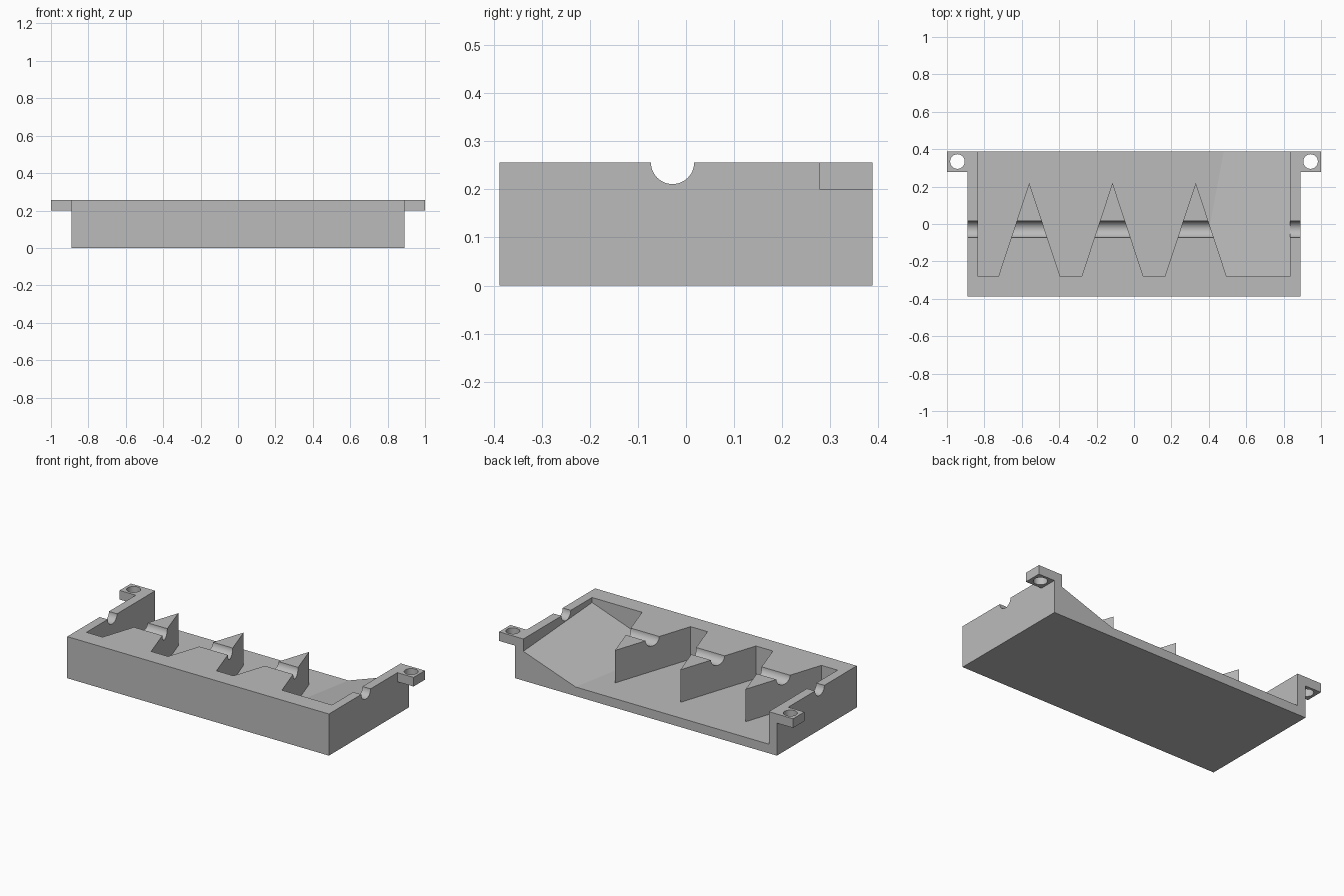
import bpy, bmesh, math
from mathutils import Matrix

if "Cube" in bpy.data.objects:
    bpy.data.objects.remove(bpy.data.objects["Cube"], do_unlink=True)

HALF_X, HALF_Y, TOP = 0.89, 0.388, 0.256
FLOOR, INNER, FRONT = 0.056, 0.835, -0.28

grey = bpy.data.materials.new("light grey")
grey.use_nodes = True
grey.diffuse_color = (0.5, 0.5, 0.5, 1)
grey.node_tree.nodes["Principled BSDF"].inputs["Base Color"].default_value = (0.5, 0.5, 0.5, 1)


def finish(name, bm):
    bmesh.ops.recalc_face_normals(bm, faces=bm.faces)
    mesh = bpy.data.meshes.new(name)
    bm.to_mesh(mesh)
    bm.free()
    mesh.materials.append(grey)
    obj = bpy.data.objects.new(name, mesh)
    bpy.context.collection.objects.link(obj)
    return obj


def prism(name, outline, z0, z1):
    bm = bmesh.new()
    face = bm.faces.new([bm.verts.new((x, y, z0)) for x, y in outline])
    top = bmesh.ops.extrude_face_region(bm, geom=[face])["geom"]
    bmesh.ops.translate(bm, vec=(0, 0, z1 - z0),
                        verts=[v for v in top if isinstance(v, bmesh.types.BMVert)])
    return finish(name, bm)


def box(name, x0, x1, y0, y1, z0, z1):
    return prism(name, [(x0, y0), (x1, y0), (x1, y1), (x0, y1)], z0, z1)


def cylinder(name, radius, length, matrix):
    bm = bmesh.new()
    bmesh.ops.create_cone(bm, cap_ends=True, segments=48, radius1=radius,
                          radius2=radius, depth=length, matrix=matrix)
    return finish(name, bm)


def cut(obj, cutter):
    cutter.hide_render = True
    mod = obj.modifiers.new("cut", "BOOLEAN")
    mod.operation, mod.solver, mod.object = "DIFFERENCE", "EXACT", cutter
    bpy.context.view_layer.objects.active = obj
    bpy.ops.object.modifier_apply(modifier=mod.name)
    bpy.data.objects.remove(cutter, do_unlink=True)


def smooth(obj):
    bpy.ops.object.select_all(action="DESELECT")
    obj.select_set(True)
    bpy.context.view_layer.objects.active = obj
    bpy.ops.object.shade_smooth_by_angle(angle=math.radians(25))


# Tray body: a block with an open-backed cavity that leaves three pointed dividers
tray = box("tray_body", -HALF_X, HALF_X, -HALF_Y, HALF_Y, 0, TOP)
cavity = [(-INNER, 0.5), (-INNER, FRONT)]
for tip in (-0.56, -0.115, 0.33):
    cavity += [(tip - 0.165, FRONT), (tip, 0.22), (tip + 0.165, FRONT)]
cavity += [(INNER, FRONT), (INNER, 0.5)]
cut(tray, prism("cavity_cutter", cavity, FLOOR, 0.5))

# Round rod groove across the side walls and dividers
cut(tray, cylinder("groove_cutter", 0.045, 3,
                   Matrix.Translation((0, -0.028, TOP)) @ Matrix.Rotation(math.pi / 2, 4, "Y")))
smooth(tray)

# Sloping floor wedge beside the left wall
bm = bmesh.new()
ends = []
for y, crease, height in ((HALF_Y, 0.48, 0.18), (FRONT, 0.355, 0.225)):
    ends.append([bm.verts.new(p) for p in
                 ((crease, y, FLOOR), (INNER, y, FLOOR), (INNER, y, height))])
a, b = ends
bm.faces.new(a)
bm.faces.new(b)
for i in range(3):
    j = (i + 1) % 3
    bm.faces.new((a[i], a[j], b[j], b[i]))
finish("floor_ramp", bm)

# Mounting lugs with screw holes at the back corners
for side, label in ((1, "left"), (-1, "right")):
    x0, x1 = sorted((side * HALF_X, side))
    lug = box(label + "_mounting_lug", x0, x1, 0.278, HALF_Y, 0.2, TOP)
    cut(lug, cylinder("hole_cutter", 0.039, 1, Matrix.Translation((side * 0.944, 0.334, 0.2))))
    smooth(lug)
